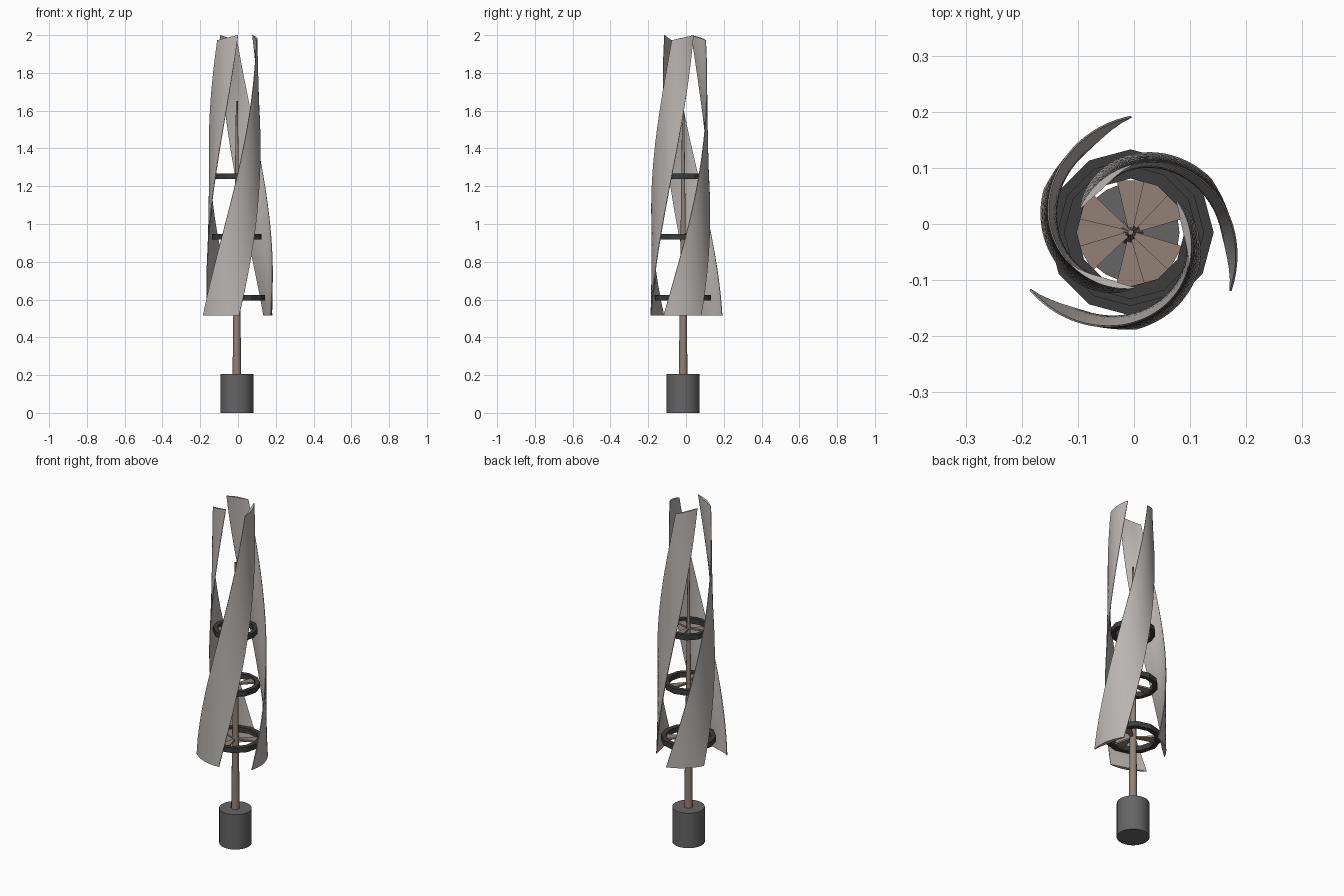
import bpy, bmesh, math
from mathutils import Matrix, Vector

if "Cube" in bpy.data.objects:
    bpy.data.objects.remove(bpy.data.objects["Cube"])

CX, CY = -0.006, -0.015   # turbine axis


def material(name, rgb):
    m = bpy.data.materials.new(name)
    m.diffuse_color = (*rgb, 1)
    m.use_nodes = True
    m.node_tree.nodes["Principled BSDF"].inputs["Base Color"].default_value = m.diffuse_color
    return m


blade_grey = material("blade light grey", (0.49, 0.46, 0.44))
mast_brown = material("mast brown", (0.29, 0.22, 0.18))
base_grey = material("base grey", (0.13, 0.13, 0.13))
ring_dark = material("ring dark grey", (0.045, 0.045, 0.045))


def finish(name, bm, mat, angle=40):
    bmesh.ops.recalc_face_normals(bm, faces=bm.faces)
    me = bpy.data.meshes.new(name)
    bm.to_mesh(me)
    bm.free()
    me.materials.append(mat)
    for p in me.polygons:
        p.use_smooth = True
    me.set_sharp_from_angle(angle=math.radians(angle))
    ob = bpy.data.objects.new(name, me)
    ob.location = (CX, CY, 0)
    bpy.context.collection.objects.link(ob)
    return ob


def tube(name, mat, r1, r2, z1, z2, sides):
    bm = bmesh.new()
    bmesh.ops.create_cone(bm, cap_ends=True, segments=sides, radius1=r1, radius2=r2,
                          depth=z2 - z1,
                          matrix=Matrix.Translation((0, 0, (z1 + z2) / 2)))
    return finish(name, bm, mat)


def loft(bm, loops, closed):
    """Skin a list of equal closed point loops; cap the ends unless closed."""
    rows = [[bm.verts.new(p) for p in loop] for loop in loops]
    n = len(rows[0])
    pairs = list(zip(rows, rows[1:]))
    if closed:
        pairs.append((rows[-1], rows[0]))
    for a, b in pairs:
        for i in range(n):
            j = (i + 1) % n
            bm.faces.new((a[i], a[j], b[j], b[i]))
    if not closed:
        bm.faces.new(rows[0])
        bm.faces.new(rows[-1])


# Base and tapered mast
tube("base", base_grey, 0.087, 0.087, 0, 0.205, 24)
tube("mast", mast_brown, 0.023, 0.005, 0.2, 1.65, 12)

# Helical blades: bowed airfoil section, twisted 120 degrees and tapering upward
TIP, TAIL = Vector((0.18, -0.104)), Vector((0.144, 0.096))
CHORD = TAIL - TIP
OUT = Vector((CHORD.y, -CHORD.x)).normalized()
STEPS, LEVELS = 10, 28


def blade_section(t, turn):
    us = [i / STEPS for i in range(STEPS + 1)]
    outer = [(u, 0.022 * 4 * u * (1 - u)) for u in us]
    inner = [(u, 0.022 * 4 * u * (1 - u) - 0.004 - 0.018 * math.sin(math.pi * u ** 1.2))
             for u in reversed(us)]
    ang = turn + math.radians(120) * t
    c, s = math.cos(ang), math.sin(ang)
    loop = []
    for u, off in outer + inner:
        p = (TIP + CHORD * u + OUT * off) * (1 - 0.42 * t)
        z = 0.515 + t * (1.485 - 0.027 * (1 - u))
        loop.append((p.x * c - p.y * s, p.x * s + p.y * c, z))
    return loop


for k in range(3):
    bm = bmesh.new()
    turn = math.radians(120 * k)
    loft(bm, [blade_section(i / LEVELS, turn) for i in range(LEVELS + 1)], False)
    finish(f"blade_{k + 1}", bm, blade_grey)

# Support rings, each with three wedge-shaped spokes
RINGS = [("lower", 0.61, 0.148, 0.120, 30),
         ("middle", 0.932, 0.131, 0.107, 60),
         ("upper", 1.252, 0.119, 0.096, 90)]
for label, z, ro, ri, start in RINGS:
    h = 0.015
    bm = bmesh.new()
    loops = []
    for i in range(12):
        a = 2 * math.pi * i / 12
        loops.append([(r * math.cos(a), r * math.sin(a), z + dz)
                      for r, dz in ((ro, -h), (ro, h), (ri, h), (ri, -h))])
    loft(bm, loops, True)
    finish(f"{label}_ring", bm, ring_dark, 25)

    bm = bmesh.new()
    for k in range(3):
        mid = math.radians(start + 120 * k)
        a, b = mid - math.radians(15), mid + math.radians(15)
        pts = [(0.008, mid - 0.6), (ri, a), (ri, b), (0.008, mid + 0.6)]
        loft(bm, [[(r * math.cos(q), r * math.sin(q), z + dz) for r, q in pts]
                  for dz in (-0.005, 0.005)], False)
    finish(f"{label}_spokes", bm, mast_brown)
